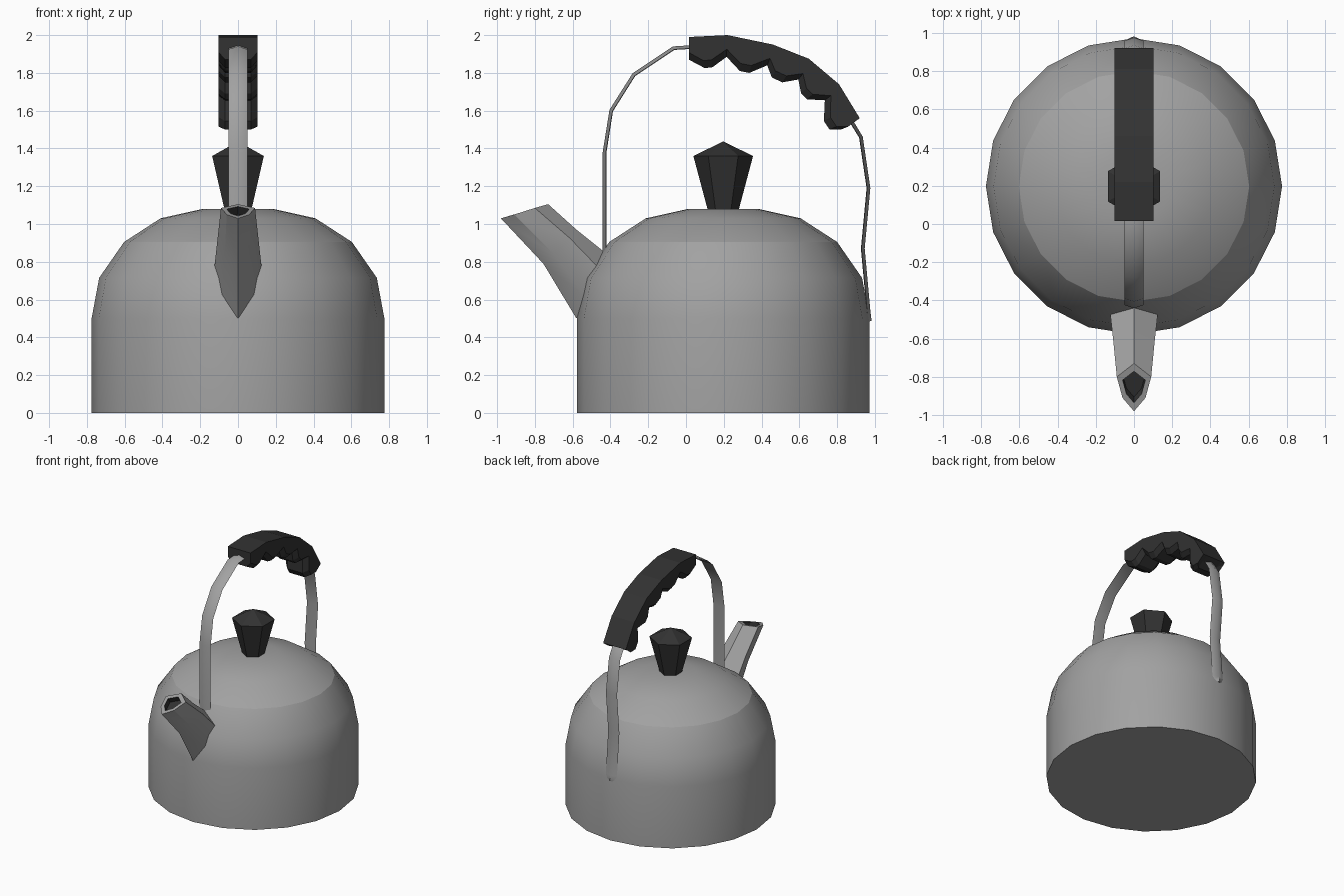
import bpy, bmesh, math
from mathutils import Vector

if "Cube" in bpy.data.objects:
    bpy.data.objects.remove(bpy.data.objects["Cube"])


def material(name, c):
    m = bpy.data.materials.new(name)
    m.diffuse_color = (c, c, c, 1)
    m.use_nodes = True
    m.node_tree.nodes["Principled BSDF"].inputs["Base Color"].default_value = m.diffuse_color
    return m


STEEL = material("brushed grey metal", 0.36)
BLACK = material("black plastic", 0.032)
CY = 0.197  # y of the body axis


def finish(name, bm, mats, angle=None):
    bmesh.ops.remove_doubles(bm, verts=bm.verts, dist=1e-5)
    bmesh.ops.recalc_face_normals(bm, faces=bm.faces)
    me = bpy.data.meshes.new(name)
    bm.to_mesh(me)
    bm.free()
    for m in mats:
        me.materials.append(m)
    if angle:
        me.shade_smooth()
        me.set_sharp_from_angle(angle=math.radians(angle))
    ob = bpy.data.objects.new(name, me)
    bpy.context.collection.objects.link(ob)
    return ob


def loft(bm, rings, cap_start=False, cap_end=False, mat=0):
    """Skin closed rings of points; returns the rings as bmesh verts."""
    vs = [[bm.verts.new(p) for p in r] for r in rings]
    n = len(vs[0])
    for a, b in zip(vs, vs[1:]):
        for i in range(n):
            j = (i + 1) % n
            bm.faces.new((a[i], a[j], b[j], b[i])).material_index = mat
    for flag, ring in ((cap_start, vs[0]), (cap_end, vs[-1])):
        if flag:
            bm.faces.new(ring).material_index = mat
    return vs


def circle(r, z, n, start=0.0):
    return [(r * math.cos(start + 2 * math.pi * i / n),
             CY + r * math.sin(start + 2 * math.pi * i / n), z) for i in range(n)]


# body: 20-sided drum with a rounded shoulder
bm = bmesh.new()
loft(bm, [circle(r, z, 20) for r, z in ((.775, 0), (.775, .5), (.735, .715), (.603, .905))],
     cap_start=True)
finish("body", bm, [STEEL], 30)

# lid: shallow dome, separate so its rim stays crisp
bm = bmesh.new()
loft(bm, [circle(r, z, 20) for r, z in ((.603, .905), (.41, 1.03), (.185, 1.08))],
     cap_end=True)
finish("lid", bm, [STEEL], 30)

# lid knob: six-sided cone with a low pointed cap
bm = bmesh.new()
rings = loft(bm, [circle(r, z, 6, math.pi / 6) for r, z in ((.078, 1.06), (.158, 1.36))],
             cap_start=True)
tip = bm.verts.new((0, CY, 1.437))
for i in range(6):
    bm.faces.new((rings[1][i], rings[1][(i + 1) % 6], tip))
finish("lid_knob", bm, [BLACK])


# spout: half sections (x, y, z) from top to bottom, mirrored
def mirrored(half):
    return half + [(-x, y, z) for x, y, z in half[-2:0:-1]]


base = mirrored([(0, -.43, .85), (.125, -.465, .77), (.085, -.53, .61), (0, -.58, .5)])
mid = mirrored([(0, -.58, .97), (.108, -.615, .925), (.07, -.70, .84), (0, -.755, .79)])
mouth = mirrored([(0, -.73, 1.105), (.09, -.80, 1.085), (.06, -.91, 1.05), (0, -.98, 1.03)])
centre = Vector((0, -.85, 1.068))
hole = [centre + (Vector(p) - centre) * .66 for p in mouth]
bm = bmesh.new()
loft(bm, [base, mid, mouth, hole])
loft(bm, [hole, [p + Vector((0, .03, -.04)) for p in hole]], cap_end=True, mat=1)
finish("spout", bm, [STEEL, BLACK], 25)

# handle strap: thin bowed band swept along a path in the y-z plane (y, z, width)
path = [(-.43, .80, 1), (-.43, 1.38, 1), (-.395, 1.60, 1), (-.275, 1.79, 1), (-.065, 1.93, 1),
        (.10, 1.94, 1), (.46, 1.87, 1), (.72, 1.72, 1), (.87, 1.55, 1), (.925, 1.46, 1),
        (.965, 1.19, 1), (.935, .87, 1), (.966, .53, 1), (.970, .50, .8), (.972, .485, .4)]
rings = []
for i, (y, z, w) in enumerate(path):
    a, b = path[max(i - 1, 0)], path[min(i + 1, len(path) - 1)]
    t = Vector((0, b[0] - a[0], b[1] - a[1])).normalized()
    out = Vector((0, -t.z, t.y))
    p = Vector((0, y, z))
    side = Vector((.05 * w, 0, 0))
    rings.append([p - side - out * .006, p + out * .011,
                  p + side - out * .006, p - out * .009])
bm = bmesh.new()
loft(bm, rings, cap_start=True, cap_end=True)
finish("handle_strap", bm, [STEEL], 40)

# grip: arched block with finger bumps below, bumps chamfered at both sides
top = [(.015, 1.99), (.22, 2.0), (.46, 1.95), (.65, 1.875), (.81, 1.74), (.92, 1.56)]
bumps = [(.87, 1.535), (.82, 1.50), (.76, 1.50), (.73, 1.545), (.735, 1.655), (.64, 1.66),
         (.61, 1.69), (.595, 1.765), (.51, 1.75), (.455, 1.775), (.43, 1.84), (.335, 1.80),
         (.285, 1.81), (.215, 1.885), (.14, 1.83), (.10, 1.825), (.015, 1.87)]
arch_centre = Vector((.2, 1.25))


def grip_section(x, pull):
    pts = [(x, y, z) for y, z in top]
    for p in bumps:
        v = Vector(p)
        v += (v - arch_centre).normalized() * pull
        pts.append((x, max(v.x, .015), v.y))
    return pts


bm = bmesh.new()
loft(bm, [grip_section(x, pull) for x, pull in
          ((-.102, .04), (-.068, 0), (.068, 0), (.102, .04))],
     cap_start=True, cap_end=True)
finish("handle_grip", bm, [BLACK])
